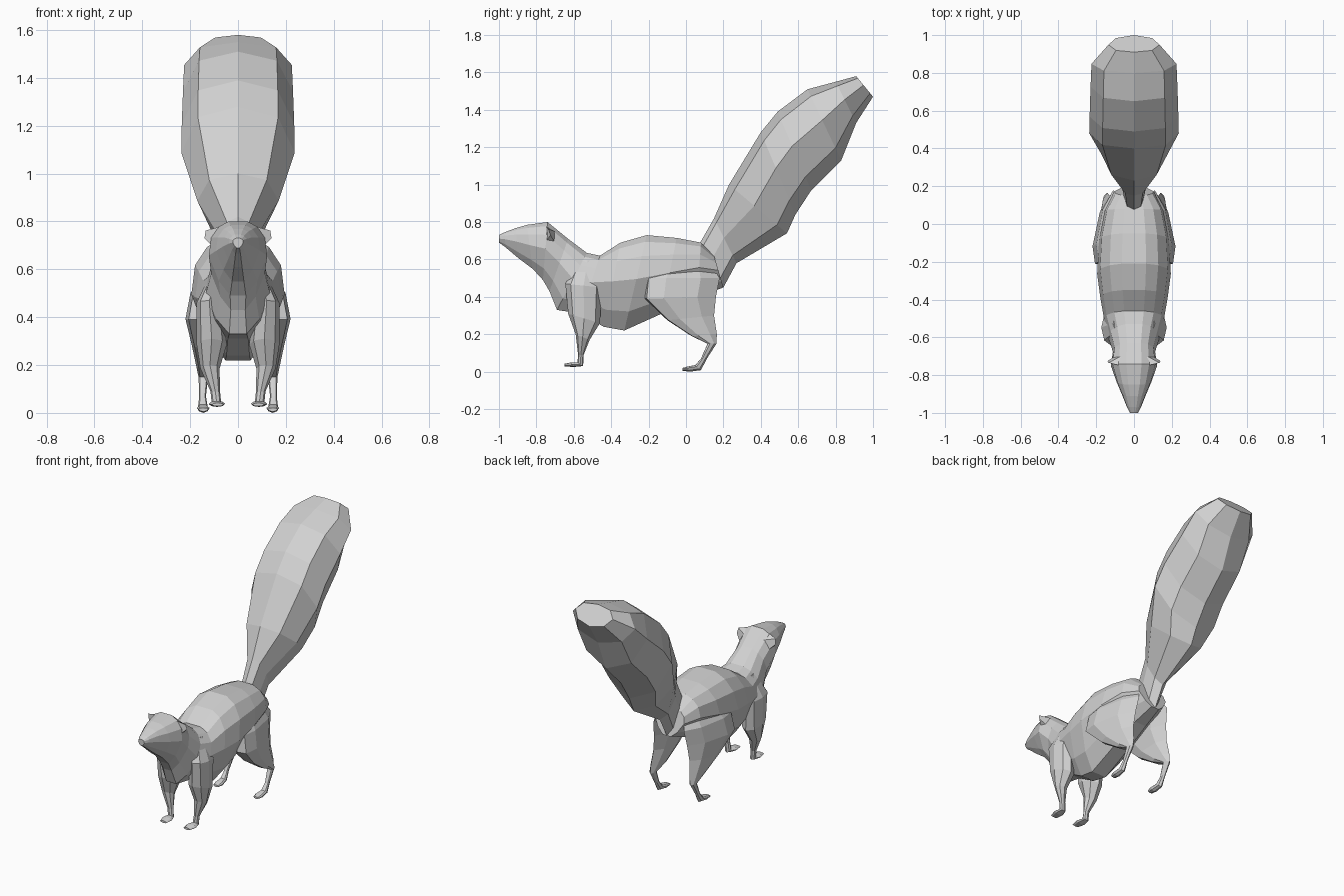
import bpy, bmesh, math

fur = bpy.data.materials.new("light_grey")
fur.diffuse_color = (0.64, 0.64, 0.64, 1)


def add_object(name, bm, mirror=False):
    bmesh.ops.recalc_face_normals(bm, faces=bm.faces)
    me = bpy.data.meshes.new(name)
    bm.to_mesh(me)
    bm.free()
    me.materials.append(fur)
    ob = bpy.data.objects.new(name, me)
    bpy.context.collection.objects.link(ob)
    if mirror:
        ob.modifiers.new("mirror", 'MIRROR').use_mirror_merge = False


def oval(sides, bias=1.0):
    """Cross-section as (depth 0..1, width -1..1); bias above 1 moves the
    widest place towards the first point of the ring."""
    turn = [2 * math.pi * k / sides for k in range(sides)]
    return [(((1 - math.cos(a)) / 2) ** bias, math.sin(a)) for a in turn]


def loft(name, rings, section, mirror=False):
    """Each ring: (y, z) of upper/front point, (y, z) of lower/back point,
    centre x at both points, half width."""
    bm = bmesh.new()
    loops = []
    for (ay, az), (by, bz), cx, w in rings:
        c0, c1 = cx if isinstance(cx, tuple) else (cx, cx)
        loops.append([bm.verts.new((c0 + (c1 - c0) * t + w * s,
                                    ay + (by - ay) * t, az + (bz - az) * t))
                      for t, s in section])
    count = len(section)
    for p, q in zip(loops, loops[1:]):
        for k in range(count):
            n = (k + 1) % count
            bm.faces.new((p[k], p[n], q[n], q[k]))
    bm.faces.new(loops[0])
    bm.faces.new(loops[-1][::-1])
    add_object(name, bm, mirror)


# Head, neck and torso in one skin: flat back strip, full flanks, narrow belly
half = [(0, 0.33), (0.07, 0.66), (0.22, 0.92), (0.46, 1.0), (0.80, 0.66), (1, 0.27)]
trunk = half + [(t, -s) for t, s in reversed(half)]
loft("body", [
    ((-1.00, 0.73), (-1.00, 0.69), 0, 0.022),
    ((-0.97, 0.745), (-0.965, 0.665), 0, 0.038),
    ((-0.91, 0.768), (-0.90, 0.61), 0, 0.063),
    ((-0.85, 0.785), (-0.82, 0.55), 0, 0.092),
    ((-0.74, 0.80), (-0.765, 0.49), 0, 0.122),
    ((-0.63, 0.71), (-0.73, 0.43), 0, 0.112),
    ((-0.53, 0.635), (-0.69, 0.33), 0, 0.135),
    ((-0.46, 0.62), (-0.56, 0.31), 0, 0.158),
    ((-0.35, 0.69), (-0.44, 0.24), 0, 0.178),
    ((-0.21, 0.73), (-0.33, 0.22), 0, 0.195),
    ((-0.05, 0.715), (-0.13, 0.31), 0, 0.185),
    ((0.08, 0.69), (0.06, 0.40), 0, 0.155),
    ((0.15, 0.62), (0.20, 0.45), 0, 0.105),
], trunk)

# Big raised bushy tail
loft("tail", [
    ((0.07, 0.68), (0.20, 0.45), 0, 0.05),
    ((0.15, 0.82), (0.27, 0.58), 0, 0.065),
    ((0.23, 1.00), (0.54, 0.74), 0, 0.17),
    ((0.40, 1.28), (0.585, 0.84), 0, 0.237),
    ((0.49, 1.39), (0.67, 0.97), 0, 0.235),
    ((0.65, 1.51), (0.83, 1.13), 0, 0.23),
    ((0.80, 1.55), (0.91, 1.33), 0, 0.225),
    ((0.91, 1.58), (1.00, 1.47), 0, 0.135),
], oval(8, 1.2))

# Front legs with shoulders and paws
loft("front_leg", [
    ((-0.58, 0.60), (-0.47, 0.59), 0.075, 0.035),
    ((-0.645, 0.47), (-0.45, 0.45), 0.12, 0.053),
    ((-0.63, 0.31), (-0.46, 0.26), 0.11, 0.063),
    ((-0.59, 0.20), (-0.515, 0.17), 0.117, 0.04),
    ((-0.577, 0.09), (-0.547, 0.09), 0.095, 0.02),
    ((-0.58, 0.05), (-0.55, 0.03), 0.09, 0.02),
    ((-0.61, 0.05), (-0.60, 0.025), 0.088, 0.034),
    ((-0.65, 0.042), (-0.65, 0.028), 0.085, 0.024),
], oval(8), mirror=True)

# Hind legs with thighs, hocks and paws
loft("hind_leg", [
    ((-0.12, 0.63), (0.12, 0.60), (0.08, 0.07), 0.04),
    ((-0.21, 0.50), (0.18, 0.50), (0.14, 0.11), 0.067),
    ((-0.22, 0.39), (0.16, 0.40), (0.155, 0.12), 0.074),
    ((-0.10, 0.275), (0.15, 0.30), (0.145, 0.13), 0.052),
    ((0.03, 0.19), (0.165, 0.20), 0.14, 0.034),
    ((0.115, 0.15), (0.163, 0.15), 0.145, 0.02),
    ((0.08, 0.07), (0.112, 0.07), 0.148, 0.014),
    ((0.05, 0.035), (0.08, 0.008), 0.147, 0.02),
    ((0.01, 0.028), (0.02, 0.0), 0.145, 0.026),
    ((-0.02, 0.02), (-0.02, 0.005), 0.145, 0.02),
], oval(8, 1.9), mirror=True)

# Small ears leaning outward
bm = bmesh.new()
base = [bm.verts.new(p) for p in ((0.07, -0.75, 0.78), (0.10, -0.755, 0.69),
                                  (0.10, -0.70, 0.69), (0.07, -0.70, 0.75))]
tip = [bm.verts.new(p) for p in ((0.135, -0.735, 0.762), (0.14, -0.725, 0.73))]
for f in ((base[0], base[1], tip[1], tip[0]), (base[1], base[2], tip[1]),
          (base[2], base[3], tip[0], tip[1]), (base[3], base[0], tip[0]), base[::-1]):
    bm.faces.new(f)
add_object("ear", bm, mirror=True)
